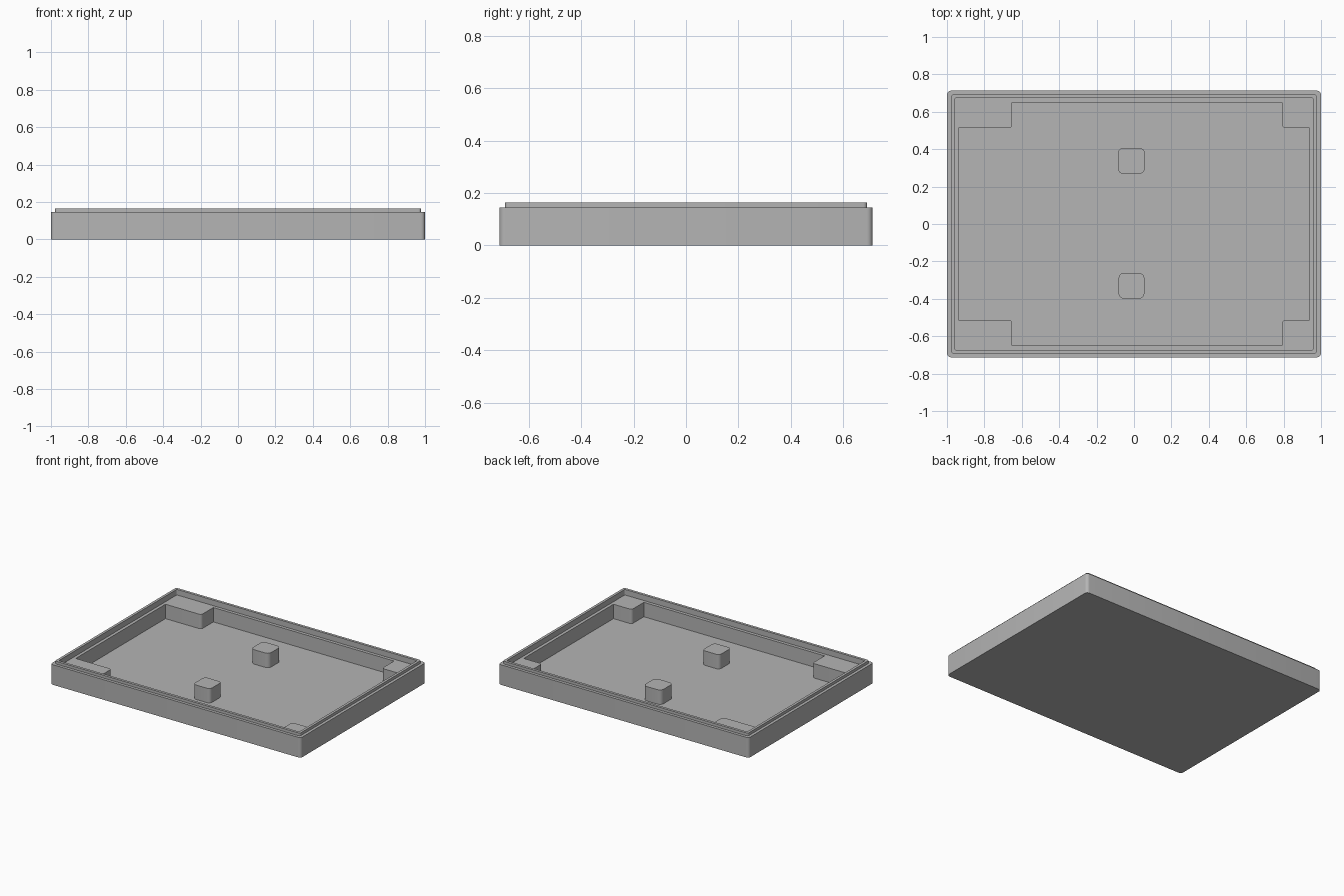
import bpy, bmesh, math
from mathutils import Vector

if "Cube" in bpy.data.objects:
    bpy.data.objects.remove(bpy.data.objects["Cube"])

grey = bpy.data.materials.new("light_grey")
grey.diffuse_color = (0.46, 0.46, 0.46, 1)
grey.use_nodes = True
grey.node_tree.nodes["Principled BSDF"].inputs["Base Color"].default_value = grey.diffuse_color


def rounded(corners, seg=5):
    """Round the right-angled corners (x, y, radius) of an outline."""
    out = []
    n = len(corners)
    for i, (x, y, r) in enumerate(corners):
        p = Vector((x, y))
        if r == 0:
            out.append(p)
            continue
        d1 = (Vector(corners[i - 1][:2]) - p).normalized()
        d2 = (Vector(corners[(i + 1) % n][:2]) - p).normalized()
        c = p + r * (d1 + d2)
        for k in range(seg + 1):
            t = k / seg * math.pi / 2
            out.append(c - r * (d2 * math.cos(t) + d1 * math.sin(t)))
    return out


def rect(x0, x1, y0, y1, r):
    return rounded([(x0, y0, r), (x1, y0, r), (x1, y1, r), (x0, y1, r)])


def ring(bm, outline, z):
    return [bm.verts.new((p.x, p.y, z)) for p in outline]


def strip(bm, a, b):
    n = len(a)
    for i in range(n):
        j = (i + 1) % n
        bm.faces.new((a[i], a[j], b[j], b[i]))


def finish(bm, name):
    me = bpy.data.meshes.new(name)
    bm.to_mesh(me)
    bm.free()
    me.materials.append(grey)
    ob = bpy.data.objects.new(name, me)
    bpy.context.collection.objects.link(ob)
    bpy.ops.object.select_all(action='DESELECT')
    ob.select_set(True)
    bpy.context.view_layer.objects.active = ob
    bpy.ops.object.shade_smooth_by_angle(angle=math.radians(30))


FLOOR, LEDGE, WALL, LIP = 0.021, 0.125, 0.145, 0.165

# tray: outer wall, raised lip, and inner ledge, as stepped rings
bm = bmesh.new()
steps = [(1.0, 0.713, 0.022, 0), (1.0, 0.713, 0.022, WALL),
         (0.979, 0.692, 0.015, WALL), (0.979, 0.692, 0.015, LIP),
         (0.96, 0.673, 0.01, LIP), (0.96, 0.673, 0.01, LEDGE)]
rings = [ring(bm, rect(-x, x, -y, y, r), z) for x, y, r, z in steps]
bm.faces.new(rings[0][::-1])
for a, b in zip(rings, rings[1:]):
    strip(bm, a, b)

# cavity: corner blocks are left standing level with the ledge
X, Y, xl, xr, yb, r = 0.938, 0.65, -0.652, 0.792, 0.512, 0.02
cavity = rounded([
    (xl, -Y, 0), (xr, -Y, 0), (xr, -yb, r), (X, -yb, 0),
    (X, yb, 0), (xr, yb, r), (xr, Y, 0), (xl, Y, 0),
    (xl, yb, r), (-X, yb, 0), (-X, -yb, 0), (xl, -yb, r)])
top = ring(bm, cavity, LEDGE)
low = ring(bm, cavity, FLOOR)
strip(bm, top, low)
bm.faces.new(low)

# ledge face between the lip and the cavity outline
edges = [bm.edges.get((l[i - 1], l[i])) for l in (rings[-1], top) for i in range(len(l))]
bmesh.ops.triangle_fill(bm, edges=edges, use_beauty=True)
bmesh.ops.recalc_face_normals(bm, faces=bm.faces[:])
finish(bm, "tray")

# two support posts on the floor
for name, box in (("back_post", (-0.086, 0.058, 0.268, 0.407, 0.03)),
                  ("front_post", (-0.082, 0.055, -0.398, -0.263, 0.025))):
    bm = bmesh.new()
    a, b = ring(bm, rect(*box), FLOOR), ring(bm, rect(*box), LEDGE)
    strip(bm, a, b)
    bm.faces.new(b)
    finish(bm, name)
